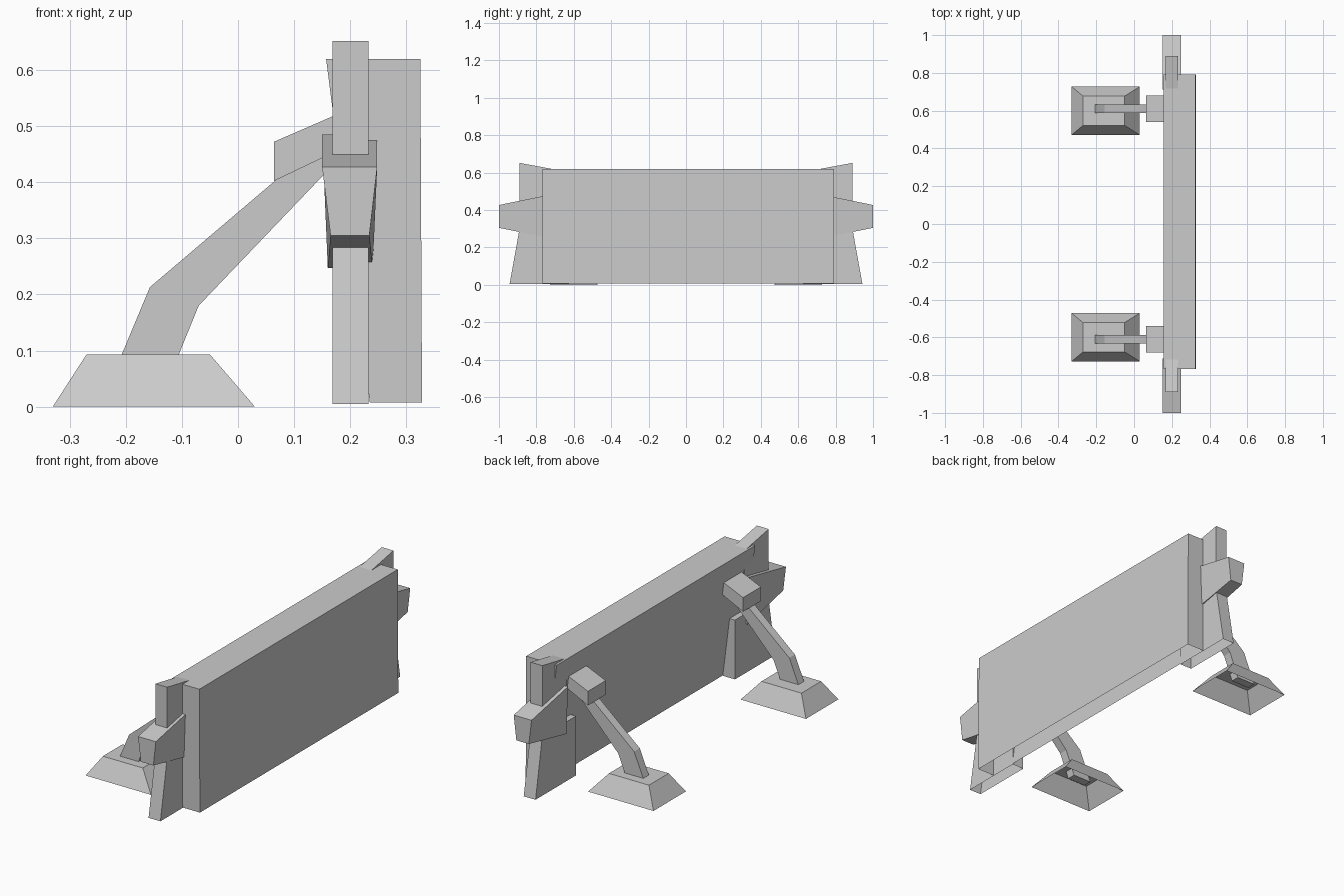
import bpy, bmesh

if "Cube" in bpy.data.objects:
    bpy.data.objects.remove(bpy.data.objects["Cube"])


def loft(name, ring_a, ring_b, cap_a=True, cap_b=True):
    """Join two matching rings of points, optionally capping each end."""
    bm = bmesh.new()
    a = [bm.verts.new(p) for p in ring_a]
    b = [bm.verts.new(p) for p in ring_b]
    n = len(a)
    for i in range(n):
        j = (i + 1) % n
        bm.faces.new((a[i], a[j], b[j], b[i]))
    if cap_a:
        bm.faces.new(a[::-1])
    if cap_b:
        bm.faces.new(b)
    bmesh.ops.recalc_face_normals(bm, faces=bm.faces)
    mesh = bpy.data.meshes.new(name)
    bm.to_mesh(mesh)
    bm.free()
    obj = bpy.data.objects.new(name, mesh)
    bpy.context.collection.objects.link(obj)
    return obj


def rect(x0, x1, y0, y1, z):
    return [(x0, y0, z), (x1, y0, z), (x1, y1, z), (x0, y1, z)]


def prism(name, profile, y0, y1):
    """Extrude an xz profile along y."""
    return loft(name, [(x, y0, z) for x, z in profile],
                [(x, y1, z) for x, z in profile])


# Main panel: back face leans, underside is open
loft("panel", rect(0.235, 0.328, -0.768, 0.792, 0.007),
     rect(0.157, 0.325, -0.768, 0.792, 0.62), cap_a=False)

for s, side in ((1, "back"), (-1, "front")):
    def srect(x0, x1, y0, y1, z):
        return rect(x0, x1, s * y0, s * y1, z)

    # Foot: hollow tapered block
    loft(f"foot_{side}", srect(-0.33, 0.03, 0.472, 0.727, 0),
         srect(-0.27, -0.05, 0.522, 0.677, 0.093), cap_a=False)

    # Bent support arm
    prism(f"arm_{side}",
          [(-0.221, 0.06), (-0.157, 0.213), (0.15, 0.474),
           (0.188, 0.45), (-0.07, 0.18), (-0.119, 0.06)],
          s * 0.588, s * 0.632)

    # Joint block between arm and panel
    prism(f"joint_{side}",
          [(0.064, 0.402), (0.064, 0.472), (0.2, 0.531), (0.2, 0.467)],
          s * 0.54, s * 0.68)

    # Lower end plate: outer edge flares towards the ground, open underneath
    loft(f"lower_plate_{side}", srect(0.168, 0.233, 0.625, 0.943, 0.005),
         srect(0.168, 0.233, 0.625, 0.89, 0.30), cap_a=False)

    # Upper end plate: top rises outwards
    xs = (0.168, 0.233)
    prof = [(0.70, 0.40), (0.89, 0.40), (0.89, 0.652), (0.70, 0.617)]
    loft(f"upper_plate_{side}", *[[(x, s * y, z) for y, z in prof] for x in xs])

    # Side lug: narrows outwards and towards its underside
    loft(f"side_lug_{side}",
         [(0.16, s * 0.713, 0.247), (0.24, s * 0.713, 0.247),
          (0.248, s * 0.713, 0.485), (0.15, s * 0.713, 0.485)],
         [(0.165, s * 1.0, 0.305), (0.234, s * 1.0, 0.305),
          (0.248, s * 1.0, 0.427), (0.15, s * 1.0, 0.427)])
